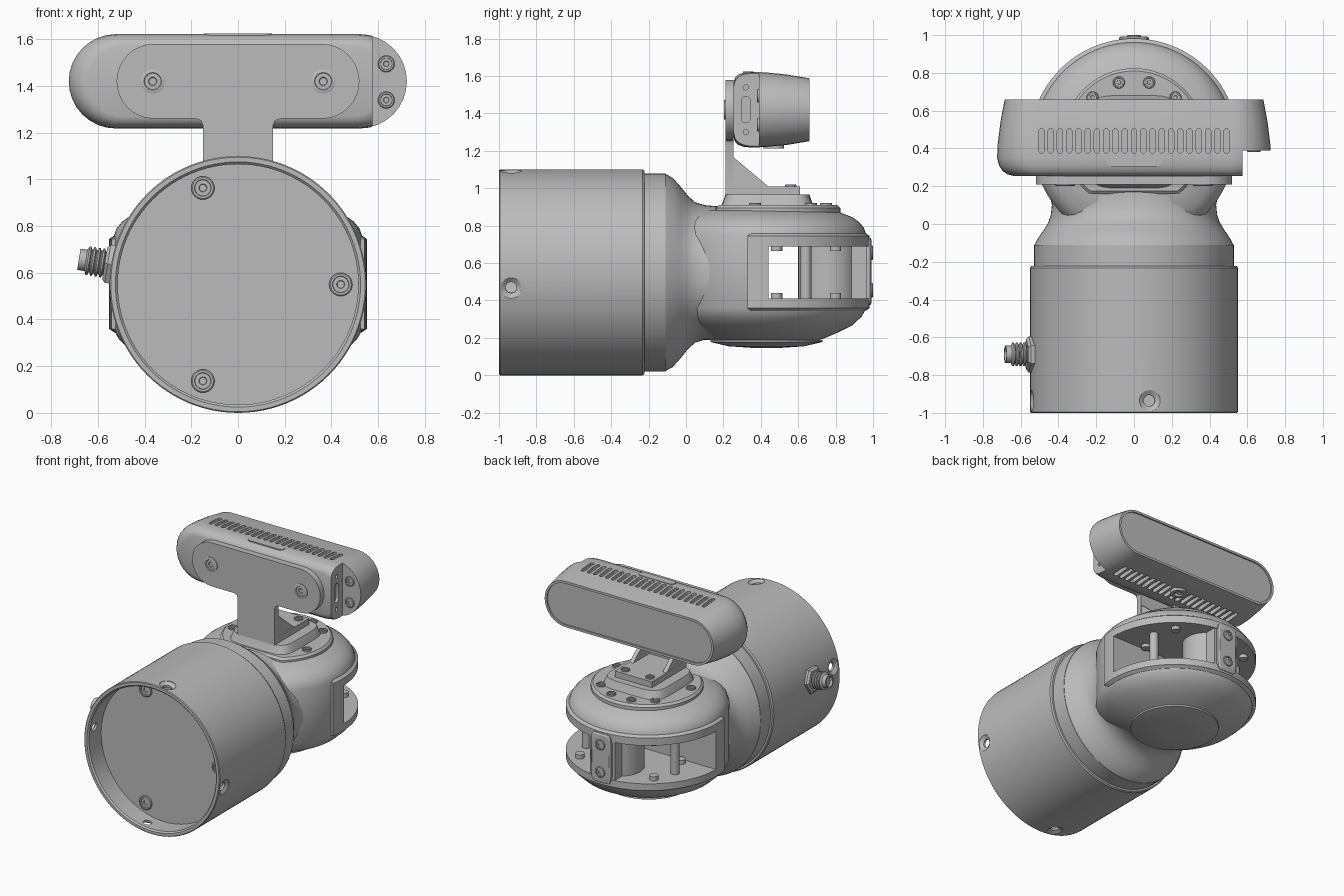
import bpy, bmesh
from math import cos, sin, pi, radians
from mathutils import Vector

if "Cube" in bpy.data.objects:
    bpy.data.objects.remove(bpy.data.objects["Cube"], do_unlink=True)

grey = bpy.data.materials.new("plain_grey")
grey.use_nodes = True
grey.diffuse_color = (0.5, 0.5, 0.5, 1)
grey.node_tree.nodes["Principled BSDF"].inputs["Base Color"].default_value = (0.5, 0.5, 0.5, 1)


# --- helpers: flat outlines, rings placed in space, and lofted solids ---
def arc(cx, cy, r, a0, a1, n=16):
    angles = [radians(a0 + (a1 - a0) * i / n) for i in range(n + 1)]
    return [(cx + r * cos(a), cy + r * sin(a)) for a in angles]


def circle(r, n=64):
    return arc(0, 0, r, 0, 360 - 360 / n, n - 1)


def pill(hx, r, n=16):
    return arc(hx - r, 0, r, -90, 90, n) + arc(r - hx, 0, r, 90, 270, n)


def swap(pts):
    return [(b, a) for a, b in pts]


def superellipse(hx, hz, e, n=72):
    def power(v):
        return (1 if v >= 0 else -1) * abs(v) ** (2 / e)
    return [(hx * power(cos(2 * pi * i / n)), hz * power(sin(2 * pi * i / n))) for i in range(n)]


def at(pts, axis, h, c=(0, 0)):
    moved = [(a + c[0], b + c[1]) for a, b in pts]
    if axis == "x":
        return [Vector((h, a, b)) for a, b in moved]
    if axis == "y":
        return [Vector((a, h, b)) for a, b in moved]
    return [Vector((a, b, h)) for a, b in moved]


def prism(pts, axis, h0, h1, c=(0, 0)):
    return [at(pts, axis, h0, c), at(pts, axis, h1, c)]


def box(x0, x1, y0, y1, z0, z1):
    return prism([(x0, y0), (x1, y0), (x1, y1), (x0, y1)], "z", z0, z1)


def lathe(profile, origin, direction=(0, 0, 1), n=32):
    turn = Vector(direction).to_track_quat("Z", "Y")
    return [[Vector(origin) + turn @ v for v in at(circle(r, n), "z", h)] for r, h in profile]


def part(name, *solids):
    bm = bmesh.new()
    for rings in solids:
        rows = [[bm.verts.new(v) for v in ring] for ring in rings]
        for a, b in zip(rows, rows[1:]):
            for i in range(len(a)):
                j = (i + 1) % len(a)
                bm.faces.new((a[i], a[j], b[j], b[i]))
        bm.faces.new(rows[0])
        bm.faces.new(rows[-1])
    bmesh.ops.recalc_face_normals(bm, faces=bm.faces)
    mesh = bpy.data.meshes.new(name)
    bm.to_mesh(mesh)
    bm.free()
    mesh.materials.append(grey)
    obj = bpy.data.objects.new(name, mesh)
    bpy.context.collection.objects.link(obj)
    return obj


def cut(obj, *solids):
    cutter = part("cutter", *solids)
    cutter.hide_render = True
    mod = obj.modifiers.new("cut", "BOOLEAN")
    mod.operation, mod.solver, mod.object = "DIFFERENCE", "EXACT", cutter
    bpy.context.view_layer.objects.active = obj
    bpy.ops.object.modifier_apply(modifier=mod.name)
    bpy.data.objects.remove(cutter, do_unlink=True)


def screw(pos, direction, r, h=0.012):
    return lathe([(r, -0.01), (r, h * .7), (.9 * r, h), (.72 * r, h), (.68 * r, h * .4),
                  (.35 * r, h * .4), (.3 * r, 0)], pos, direction, 24)


AXIS = (0, 0, 0.55)      # main barrel centre line
HEAD = (0, 0.43)         # centre of the round head
BACK, FRONT, UP = (0, 1, 0), (0, -1, 0), (0, 0, 1)

# --- barrel with recessed front and four countersunk holes ---
barrel = part("barrel", lathe([(.515, -.85), (.515, -.99), (.525, -1), (.545, -1), (.55, -.995),
                               (.55, -.232), (.543, -.222), (.53, -.222), (.53, -.11)],
                              AXIS, BACK, 96))
holes = []
for k in range(4):
    a = radians(-8.8 + 90 * k)
    holes.append(lathe([(.03, .48), (.03, .53), (.056, .546), (.056, .6)],
                       (0, -.935, .55), (cos(a), 0, sin(a)), 24))
cut(barrel, *holes)
part("front_plate_screws", *[screw((.44 * cos(a), -.85, .55 + .44 * sin(a)), FRONT, .05)
                             for a in (0, radians(110), radians(-110))])

# --- cable connector: hex nut, threaded stub, tip ---
out = (-cos(radians(9)), 0, sin(radians(9)))
socket = (0, -.69, .55)
part("connector_nut", lathe([(.095, .52), (.095, .565), (.08, .578)], socket, out, 6))
thread = [(.045, .56)]
for i in range(4):
    h = .58 + .02 * i
    thread += [(.05, h), (.062, h + .005), (.062, h + .012), (.05, h + .017)]
part("connector_thread", lathe(thread + [(.046, .66), (.046, .69), (.036, .69), (.036, .67)],
                               socket, out, 24))

# --- neck blending barrel into head ---
sections = [(-.115, .53, .02, 1.08, 2), (-.07, .505, .045, 1.055, 2), (-.03, .477, .09, 1.01, 2),
            (.01, .453, .14, .96, 2), (.05, .44, .175, .925, 2.1), (.1, .435, .19, .91, 2.2),
            (.15, .445, .188, .905, 2.3), (.21, .47, .18, .902, 2.4), (.3, .49, .175, .9, 2.5),
            (.43, .49, .2, .89, 2.5)]
part("neck", [at(superellipse(hx, (z1 - z0) / 2, e), "y", y, (0, (z0 + z1) / 2))
              for y, hx, z0, z1, e in sections])

# --- round head, raised window frame and the window opening ---
head = part("head", lathe([(.1, .15), (.22, .17), (.31, .198), (.38, .228), (.46, .268), (.51, .315),
                           (.535, .36), (.535, .75), (.52, .79), (.495, .82), (.46, .845),
                           (.37, .88), (.2, .9)], (*HEAD, 0), UP, 96))


def frame(r):
    return [(x, max(y, -.1 + .55 - r)) for x, y in circle(r, 96)]


window_frame = part("window_frame", [at(frame(r), "z", z, HEAD) for r, z in
                                     ((.53, .345), (.552, .36), (.552, .745), (.53, .76))])
for shell in (head, window_frame):
    cut(shell, box(-.8, .8, .44, 1.2, .41, .69))

# --- inside the window ---
part("inner_drum", lathe([(.16, .4), (.16, .7)], (0, .76, 0), UP, 48))
pegs = []
for s in (-1, 1):
    pegs.append(lathe([(.03, .4), (.03, .7)], (s * .36, .64, 0)))
    for y in (.485, .8):
        pegs.append(lathe([(.03, .4), (.03, .44)], (s * .3, y, 0)))
        pegs.append(lathe([(.03, .665), (.03, .7)], (s * .3, y, 0)))
part("inner_posts", *pegs)

# --- rear column with screwed cover ---
part("rear_column", box(-.1, .1, .88, .968, .4, .7))
part("rear_cover", [at(pts, "y", y, (0, .555)) for pts, y in
                    ((superellipse(.08, .18, 8, 32), .95), (superellipse(.08, .18, 8, 32), .985),
                     (superellipse(.07, .17, 8, 32), .992))])
part("rear_screws", *[screw((0, .99, z), BACK, .038, .01) for z in (.455, .655)])

# --- lid on top of the head ---
def lid_outline(r):
    return [(x, max(y, .14 - r * 1.15)) for x, y in circle(r, 72)]


part("lid", [at(lid_outline(r), "z", z, (0, .45)) for r, z in
             ((.375, .85), (.375, .895), (.36, .91))])
part("lid_step", [at(superellipse(a, b, 5, 48), "z", z, (0, .435)) for a, b, z in
                  ((.25, .25, .9), (.24, .235, .935), (.225, .225, .966))])
part("lid_screws", *[screw((.31 * cos(radians(a)), .45 + .31 * sin(radians(a)), .91), UP, .032)
                     for a in (-15, 45, 75, 105, 135, 195)])
part("bottom_cover", lathe([(.3, .19), (.3, .178), (.2, .155), (.08, .147)], (*HEAD, 0), UP, 64))

# --- bracket: foot, upright with rounded bar, ribs ---
outline = ([(-.15, .965), (-.15, 1.23), (-.158, 1.252), (-.18, 1.26)]
           + arc(-.36, 1.42, .16, 270, 90) + arc(.36, 1.42, .16, 90, -90)
           + [(.18, 1.26), (.158, 1.252), (.15, 1.23), (.15, .965)])
part("bracket_upright", prism(outline, "y", .21, .255))
part("bracket_foot", box(-.15, .15, .212, .61, .96, 1.01))
rib = [(.25, 1.0), (.25, 1.17), (.44, 1.01), (.44, 1.0)]
part("bracket_ribs", *[prism(rib, "x", x - .015, x + .015) for x in (-.134, .134)])
part("bracket_screws", *[screw((x, .21, 1.42), FRONT, .052, .008) for x in (-.365, .365)])
part("foot_screws", *[screw((x, .56, 1.01), UP, .03, .01) for x in (-.1, .1)])

# --- sensor bar: tapered pill with recessed window at the back ---
pills = [(.255, .64, .15), (.262, .668, .172), (.28, .695, .188), (.31, .715, .199),
         (.35, .725, .202), (.42, .722, .2), (.54, .707, .188), (.66, .685, .168),
         (.66, .668, .151), (.65, .668, .151)]
sensor = part("sensor_bar", [at(pill(hx, r), "y", y, (0, 1.42)) for y, hx, r in pills])
cut(sensor, box(.575, 1, .1, .39, 1.1, 1.8))
slots = [prism(swap(pill(.065, .0145, 6)), "z", z0, z1, (.049 * i, .44))
         for i in range(-10, 11) for z0, z1 in ((1.59, 1.7), (1.1, 1.25))]
port = prism(swap(pill(.07, .024, 8)), "x", .555, .6, (.32, 1.42))
port_holes = [lathe([(.014, .555), (.014, .6)], (0, .32, z), (1, 0, 0), 16) for z in (1.3, 1.54)]
cut(sensor, port, *port_holes, *slots)
part("notch_screws", *[screw((.635, .39, z), FRONT, .036, .01) for z in (1.34, 1.495)])
part("sensor_button", prism(pill(.145, .028, 8), "z", 1.6, 1.625, (0, .333)))
part("sensor_mount", lathe([(.055, 1.25), (.055, 1.212), (.03, 1.212), (.03, 1.235)], (0, .47, 0)))

# --- smooth shading with crisp edges ---
bpy.ops.object.select_all(action="DESELECT")
for obj in bpy.context.collection.objects:
    if obj.type == "MESH" and grey.name in obj.data.materials:
        obj.select_set(True)
        bpy.context.view_layer.objects.active = obj
bpy.ops.object.shade_smooth_by_angle(angle=radians(30))
